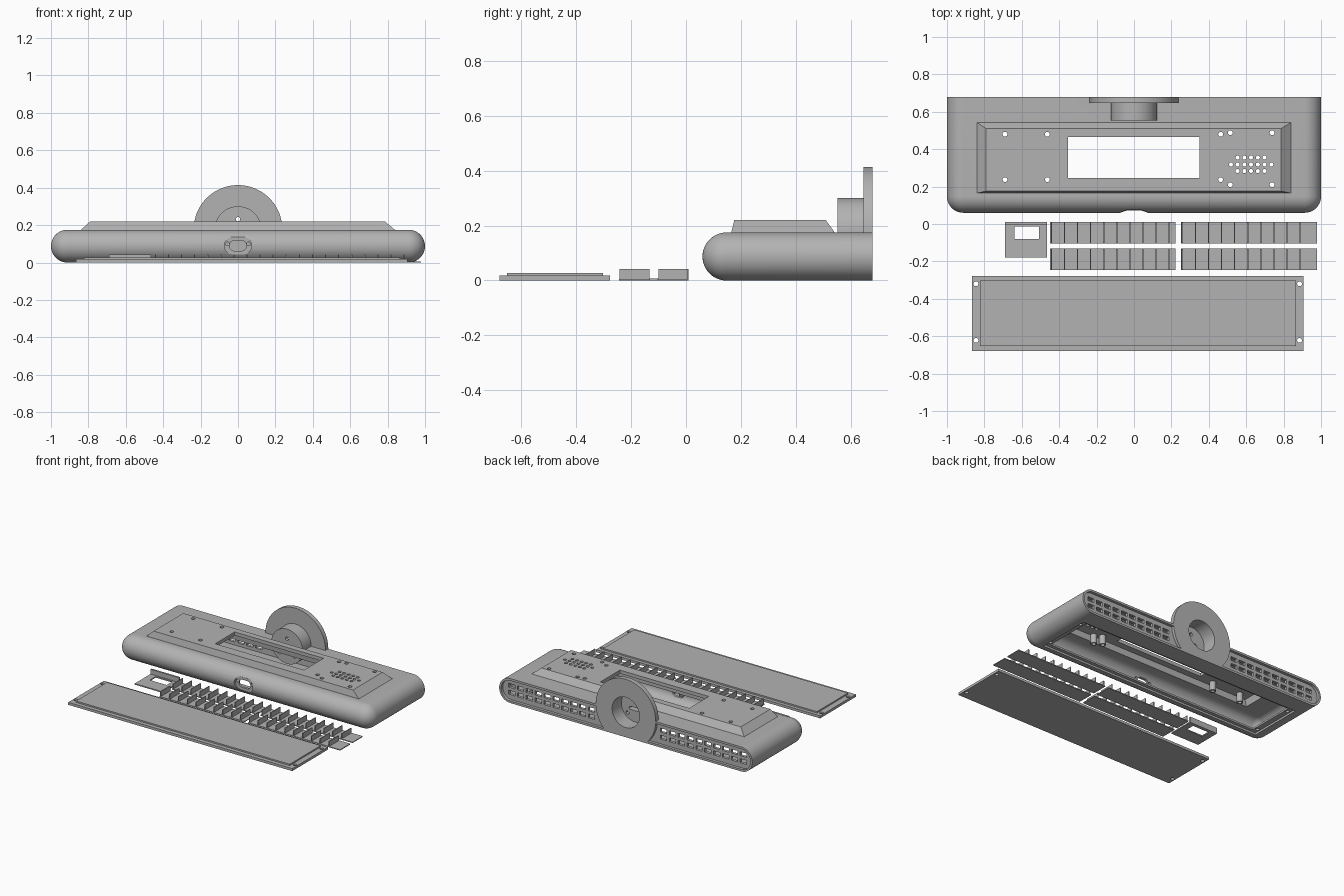
import bpy, bmesh, math
from mathutils import Vector

if "Cube" in bpy.data.objects:
    bpy.data.objects.remove(bpy.data.objects["Cube"])

grey = bpy.data.materials.new("plain grey")
grey.diffuse_color = (0.45, 0.45, 0.45, 1)
grey.use_nodes = True
grey.node_tree.nodes["Principled BSDF"].inputs["Base Color"].default_value = grey.diffuse_color
R, CZ, BACK, FRONT = 0.0875, 0.0875, 0.68, 0.06


def make(name, bm):
    bmesh.ops.remove_doubles(bm, verts=bm.verts, dist=1e-5)
    bmesh.ops.recalc_face_normals(bm, faces=bm.faces)
    me = bpy.data.meshes.new(name)
    bm.to_mesh(me)
    bm.free()
    me.materials.append(grey)
    ob = bpy.data.objects.new(name, me)
    bpy.context.collection.objects.link(ob)
    return ob


def loft(bm, low, high):
    a = [bm.verts.new(p) for p in low]
    b = [bm.verts.new(p) for p in high]
    bm.faces.new(a)
    bm.faces.new(b)
    for i in range(len(a)):
        j = (i + 1) % len(a)
        bm.faces.new((a[i], a[j], b[j], b[i]))


def rect(x0, x1, y0, y1, z):
    return [(x0, y0, z), (x1, y0, z), (x1, y1, z), (x0, y1, z)]


def box(bm, x0, x1, y0, y1, z0, z1):
    loft(bm, rect(x0, x1, y0, y1, z0), rect(x0, x1, y0, y1, z1))


def rod_z(bm, x, y, r, z0, z1, n=16):
    ring = [(x + r * math.cos(2 * math.pi * i / n), y + r * math.sin(2 * math.pi * i / n))
            for i in range(n)]
    loft(bm, [(*p, z0) for p in ring], [(*p, z1) for p in ring])


def oval_y(bm, x, z, r, y0, y1, half=0, n=64, floor=-9):
    """Round or stadium-shaped prism running along y."""
    pts = []
    for i in range(n):
        a = 2 * math.pi * (i + 0.5) / n
        pts.append((x + math.copysign(half, math.cos(a)) + r * math.cos(a),
                    max(z + r * math.sin(a), floor)))
    loft(bm, [(p[0], y0, p[1]) for p in pts], [(p[0], y1, p[1]) for p in pts])


def pillow(bm, inset, yb, n=24, m=10):
    """Slab with fully rounded front and sides and a flat back."""
    r, cx, cy = R - inset, 1 - R, FRONT + R
    rows = []
    for k in range(n + 1):
        a = -math.pi / 2 + math.pi * k / n
        d, z = r * math.cos(a), CZ + r * math.sin(a)
        row = [(-cx - d, yb, z)]
        for sx, start in ((-1, math.pi), (1, 1.5 * math.pi)):
            for i in range(m + 1):
                t = start + math.pi / 2 * i / m
                row.append((sx * cx + d * math.cos(t), cy + d * math.sin(t), z))
        row.append((cx + d, yb, z))
        if k in (0, n):
            row = [(-cx, yb, z)] + [(-cx, cy, z)] * (m + 1) + [(cx, cy, z)] * (m + 1) + [(cx, yb, z)]
        rows.append([bm.verts.new(p) for p in row])
    for lo, hi in zip(rows, rows[1:]):
        for i in range(len(lo) - 1):
            bm.faces.new((lo[i], lo[i + 1], hi[i + 1], hi[i]))
    w = len(rows[0])
    for k in (0, n):
        bm.faces.new([rows[k][i] for i in (0, 1, w - 2, w - 1)])
    bm.faces.new([r_[0] for r_ in rows] + [r_[-1] for r_ in reversed(rows)])


def combine(ob, op, build):
    """Apply one boolean with a temporary tool built by the given function."""
    bm = bmesh.new()
    build(bm)
    tool = make("tool", bm)
    mod = ob.modifiers.new("b", 'BOOLEAN')
    mod.operation, mod.object, mod.solver = op, tool, 'EXACT'
    dg = bpy.context.evaluated_depsgraph_get()
    me = bpy.data.meshes.new_from_object(ob.evaluated_get(dg))
    ob.modifiers.clear()
    ob.data = me
    bpy.data.objects.remove(tool)


def smooth(ob):
    bpy.ops.object.select_all(action='DESELECT')
    ob.select_set(True)
    bpy.context.view_layer.objects.active = ob
    bpy.ops.object.shade_smooth_by_angle(angle=math.radians(30))


# Housing shell: rounded slab, raised deck, hollow inside, recessed back
bm = bmesh.new()
pillow(bm, 0, BACK)
housing = make("housing", bm)
combine(housing, 'UNION', lambda b: loft(b, rect(-.845, .845, .164, .546, .17),
                                         rect(-.79, .785, .176, .51, .22)))
combine(housing, 'DIFFERENCE', lambda b: pillow(b, .027, .64))
combine(housing, 'DIFFERENCE', lambda b: loft(b, rect(-.79, .79, .2, .5, .1),
                                              rect(-.765, .765, .2, .49, .195)))
combine(housing, 'DIFFERENCE', lambda b: oval_y(b, 0, CZ, R - .015, .66, .75, 1 - R))

# Screw bosses under the deck
screws = [(x, y) for x in (-.69, -.463, .463) for y in (.237, .48)]
screws += [(x, y) for x in (.515, .738) for y in (.21, .488)]


def bosses(b):
    for x, y in screws:
        rod_z(b, x, y, .022, .13, .205)


combine(housing, 'UNION', bosses)

# Mounting disc and hub
combine(housing, 'UNION', lambda b: oval_y(b, 0, .177, .237, .648, BACK, n=96, floor=.001))
combine(housing, 'UNION', lambda b: oval_y(b, 0, .177, .124, .553, .66))
combine(housing, 'DIFFERENCE', lambda b: oval_y(b, 0, .177, .108, .575, .8))


def hub_holes(b):
    oval_y(b, 0, .232, .012, .5, .6, n=16)
    oval_y(b, 0, .16, .011, .5, .6, .035, n=16)
    for s in (-1, 1):
        oval_y(b, s * .06, .12, .012, .5, .6, n=16)


combine(housing, 'DIFFERENCE', hub_holes)


# Screen window, bottom opening and its stepped ledge
combine(housing, 'DIFFERENCE', lambda b: box(b, -.352, .35, .246, .466, .12, .3))
combine(housing, 'DIFFERENCE', lambda b: box(b, -.85, .85, .178, .53, -.1, .08))
combine(housing, 'DIFFERENCE', lambda b: box(b, -.89, .89, .154, .554, -.1, .014))


# Deck screw holes, speaker holes and ledge screw holes
def drill(b):
    for x, y in screws:
        rod_z(b, x, y, .013, .1, .3)
    for row, (n, y) in enumerate(((5, .355), (7, .318), (5, .283))):
        for i in range(n):
            rod_z(b, .626 + (i - (n - 1) / 2) * .036, y, .011, .15, .3)
    for x in (-.87, .87):
        for y in (.2, .5):
            rod_z(b, x, y, .012, -.1, .05)


combine(housing, 'DIFFERENCE', drill)


# Vent grille in the back wall
def vents(b):
    for s in (-1, 1):
        for i in range(10):
            for z in (.063, .113):
                x = s * (.285 + .07 * i)
                box(b, x - .025, x + .025, .6, .7, z - .014, z + .014)


combine(housing, 'DIFFERENCE', vents)

# Front port: oval recess with a slot and two screw holes
combine(housing, 'DIFFERENCE', lambda b: oval_y(b, 0, .09, .047, -.1, .075, .026, n=32))
combine(housing, 'DIFFERENCE', lambda b: oval_y(b, 0, .09, .028, 0, .13, .018, n=32))


def port_screws(b):
    for s in (-1, 1):
        oval_y(b, s * .057, .1, .01, 0, .13, n=16)


combine(housing, 'DIFFERENCE', port_screws)
smooth(housing)

# Bottom cover with raised panel and corner holes
bm = bmesh.new()
box(bm, -.865, .905, -.68, -.278, 0, .018)
cover = make("bottom_cover", bm)
combine(cover, 'UNION', lambda b: box(b, -.823, .865, -.652, -.302, .01, .028))


def cover_holes(b):
    for x in (-.845, .885):
        for y in (-.32, -.622):
            rod_z(b, x, y, .013, -.1, .1)


combine(cover, 'DIFFERENCE', cover_holes)
smooth(cover)

# Four louvre strips with upright fins
for i, (x0, x1, first) in enumerate(((-.45, .222, -.445), (.25, .978, .255))):
    for j, y0 in enumerate((-.104, -.245)):
        bm = bmesh.new()
        box(bm, x0, x1, y0, y0 + .114, 0, .006)
        for k in range(10):
            x = first + .07 * k
            box(bm, x, x + .006, y0 + .003, y0 + .111, .005, .042)
        make(f"louvre_strip_{i}_{j}", bm)

# Small L-shaped port bracket with a window
bm = bmesh.new()
box(bm, -.69, -.465, -.18, .01, 0, .008)
bracket = make("port_bracket", bm)
combine(bracket, 'UNION', lambda b: box(b, -.69, -.465, -.003, .01, .002, .042))
combine(bracket, 'DIFFERENCE', lambda b: box(b, -.64, -.508, -.08, -.014, -.1, .1))
